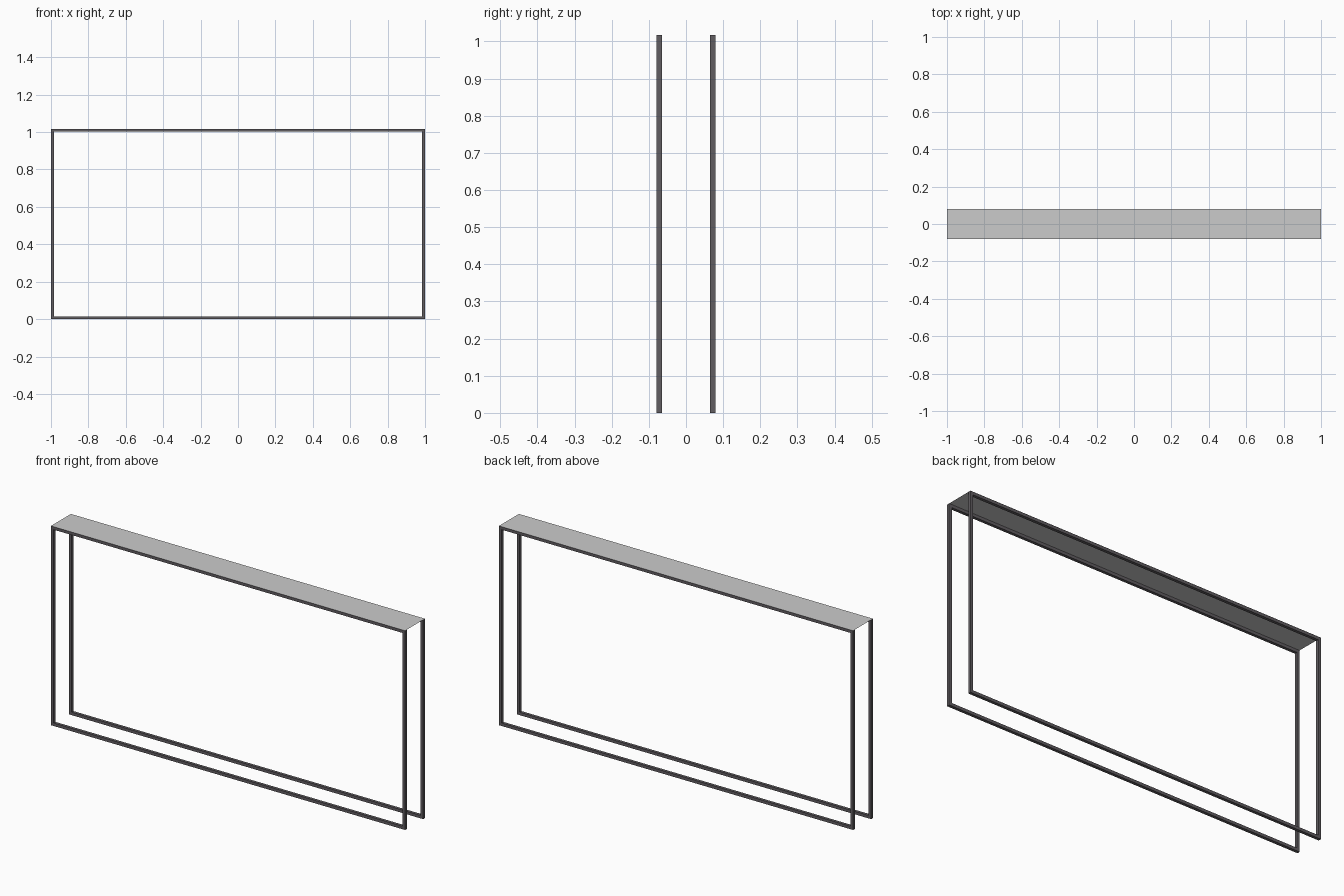
import bpy
import bmesh

if "Cube" in bpy.data.objects:
    bpy.data.objects.remove(bpy.data.objects["Cube"])

W, D, H, T = 1.0, 0.08, 1.017, 0.015   # half width, half depth, height, bar size

dark = bpy.data.materials.new("dark_metal")
dark.diffuse_color = (0.12, 0.11, 0.12, 1)
dark.use_nodes = True
dark.node_tree.nodes["Principled BSDF"].inputs["Base Color"].default_value = dark.diffuse_color


def new_object(name, bm, mat=None):
    mesh = bpy.data.meshes.new(name)
    bm.to_mesh(mesh)
    bm.free()
    ob = bpy.data.objects.new(name, mesh)
    bpy.context.collection.objects.link(ob)
    if mat:
        mesh.materials.append(mat)
    return ob


def frame(name, y0):
    # Mitred rectangular ring of square bar, from y0 to y0 + T
    bm = bmesh.new()
    rings = []
    for inset, y in ((0, y0), (T, y0), (T, y0 + T), (0, y0 + T)):
        x, lo, hi = W - inset, inset, H - inset
        rings.append([bm.verts.new((px, y, pz)) for px, pz in
                      ((-x, lo), (x, lo), (x, hi), (-x, hi))])
    for r in range(4):
        a, b = rings[r], rings[(r + 1) % 4]
        for i in range(4):
            j = (i + 1) % 4
            bm.faces.new((a[i], a[j], b[j], b[i]))
    bmesh.ops.recalc_face_normals(bm, faces=bm.faces)
    return new_object(name, bm, dark)


# Front and back frames
frame("front_frame", -D)
frame("back_frame", D - T)

# Thin top sheet resting on both frames
bm = bmesh.new()
bm.faces.new([bm.verts.new((x, y, H + 0.0005)) for x, y in
              ((-W, -D), (W, -D), (W, D), (-W, D))])
new_object("top_panel", bm)
